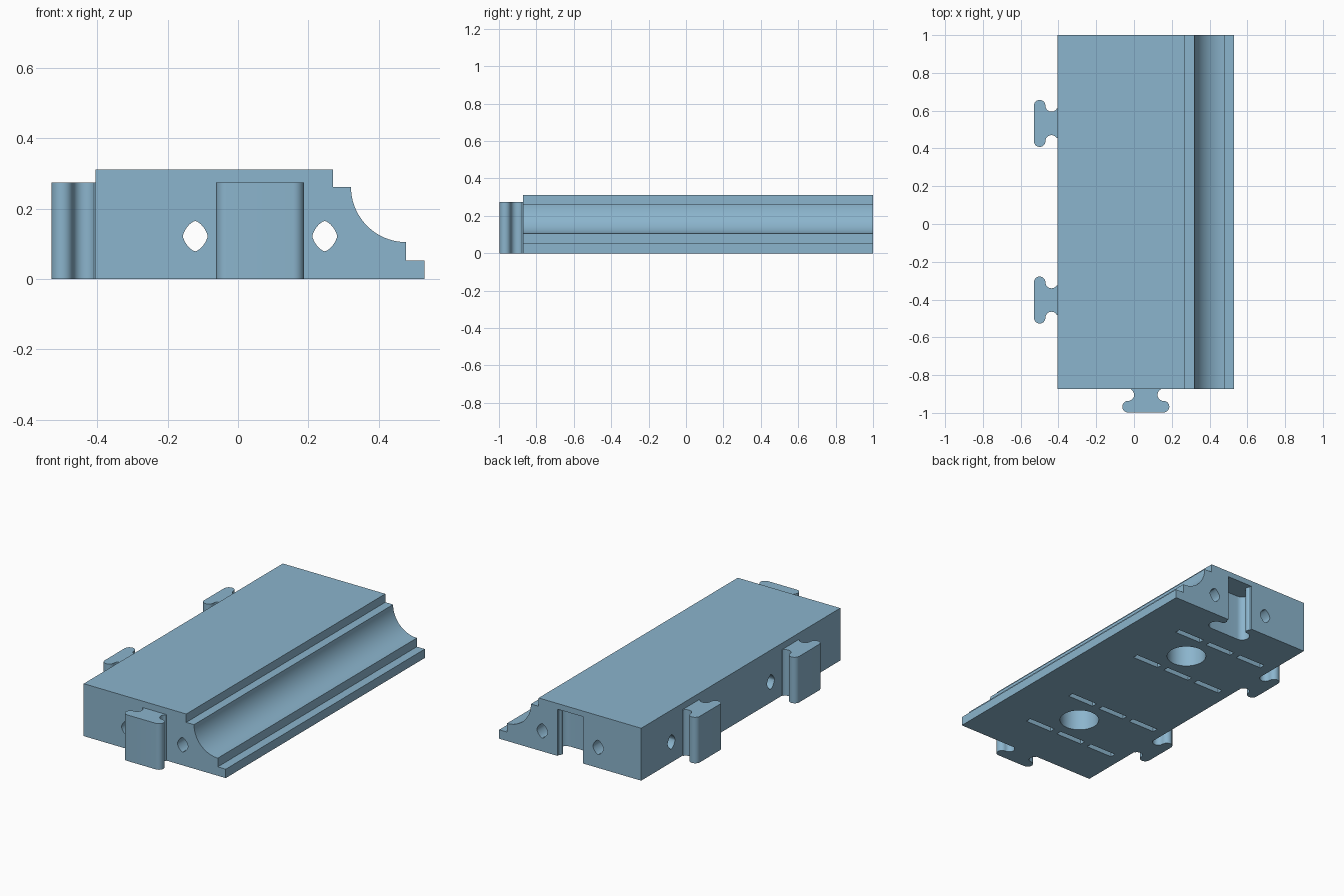
import bpy, bmesh, math
from mathutils import Vector

if "Cube" in bpy.data.objects:
    bpy.data.objects.remove(bpy.data.objects["Cube"])

blue = bpy.data.materials.new("slate_blue")
blue.diffuse_color = (0.26, 0.46, 0.61, 1)
blue.use_nodes = True
blue.node_tree.nodes["Principled BSDF"].inputs["Base Color"].default_value = blue.diffuse_color

CX, LEFT, FRONT, BACK = 0.0625, -0.405, -0.8725, 1.0
ROWS = (-0.4025, 0.5325)      # centres of the two square halves
OFF = 0.184                   # channel offset from each centre
CHANNEL_Z = 0.122


def prism(name, pts, sweep):
    """Closed outline swept along a vector."""
    bm = bmesh.new()
    face = bm.faces.new([bm.verts.new(p) for p in pts])
    ext = bmesh.ops.extrude_face_region(bm, geom=[face])
    verts = [g for g in ext["geom"] if isinstance(g, bmesh.types.BMVert)]
    bmesh.ops.translate(bm, verts=verts, vec=Vector(sweep))
    bmesh.ops.recalc_face_normals(bm, faces=bm.faces)
    me = bpy.data.meshes.new(name)
    bm.to_mesh(me)
    bm.free()
    ob = bpy.data.objects.new(name, me)
    bpy.context.collection.objects.link(ob)
    me.materials.append(blue)
    return ob


def arc(cx, cy, r, a0, a1, n):
    return [(cx + r * math.cos(math.radians(a0 + (a1 - a0) * i / n)),
             cy + r * math.sin(math.radians(a0 + (a1 - a0) * i / n))) for i in range(n + 1)]


def clip_outline(grow=0.0, root=0.0):
    """T-shaped clip: (sideways, outward) points, with rounded neck and bar."""
    half = arc(0.094, 0.032, 0.032 - grow, 240, 90, 12)
    half = [(half[0][0], root)] + half
    half += arc(0.094, 0.0945, 0.0305 + grow, -90, 90, 14)[1:]
    return half + [(-u, d) for u, d in reversed(half)]


def channel_outline():
    """Rounded diamond."""
    pts = []
    for i in range(32):
        c, s = math.cos(i * math.tau / 32), math.sin(i * math.tau / 32)
        p = 2 / 1.5
        pts.append((0.035 * math.copysign(abs(c) ** p, c),
                    0.043 * math.copysign(abs(s) ** p, s)))
    return pts


def smooth(ob):
    bpy.ops.object.select_all(action='DESELECT')
    ob.select_set(True)
    bpy.context.view_layer.objects.active = ob
    bpy.ops.object.shade_smooth_by_angle(angle=math.radians(30))


# Moulded body with a stepped cove along the right side
profile = [(LEFT, 0), (0.53, 0), (0.53, 0.053), (0.478, 0.053)]
profile += arc(0.478, 0.262, 0.157, 270, 180, 24)
profile += [(0.27, 0.262), (0.27, 0.312), (LEFT, 0.312)]
body = prism("body", [(x, FRONT, z) for x, z in profile], (0, BACK - FRONT, 0))

# Clip socket in the back
cutters = [prism("socket_cutter",
                 [(CX + u, BACK - d, -0.01) for u, d in clip_outline(0.012, -0.01)],
                 (0, 0, 0.288))]

# Lengthwise channels
diamond = channel_outline()
for s in (-1, 1):
    cutters.append(prism("long_channel_cutter",
                         [(CX + s * OFF + a, FRONT - 0.1, CHANNEL_Z + b) for a, b in diamond],
                         (0, 2.1, 0)))

for cy in ROWS:
    # Round recess in the underside
    cutters.append(prism("recess_cutter",
                         [(x, y, -0.01) for x, y in arc(CX, cy, 0.109, 0, 360, 48)[:-1]],
                         (0, 0, 0.23)))
    for s in (-1, 1):
        y = cy + s * OFF
        # Cross channels entering from the left
        cutters.append(prism("cross_channel_cutter",
                             [(LEFT - 0.05, y + a, CHANNEL_Z + b) for a, b in diamond],
                             (0.737, 0, 0)))
        # Slots from the underside up into the cross channels
        for x in (-0.25, -0.028, 0.194):
            cutters.append(prism("slot_cutter",
                                 [(x + i * 0.088, y + j * 0.017, -0.01)
                                  for i, j in ((-1, -1), (1, -1), (1, 1), (-1, 1))],
                                 (0, 0, 0.125)))

# Cut everything out of the body
bpy.context.view_layer.objects.active = body
for c in cutters:
    c.hide_render = True
    mod = body.modifiers.new("cut", 'BOOLEAN')
    mod.operation, mod.solver, mod.object = 'DIFFERENCE', 'EXACT', c
    bpy.ops.object.modifier_apply(modifier=mod.name)
    bpy.data.objects.remove(c)
smooth(body)

# Clips: one on the front, two on the left
outline = clip_outline()
smooth(prism("front_clip", [(CX + u, FRONT - d, 0) for u, d in outline], (0, 0, 0.274)))
for name, cy in zip(("left_clip_front", "left_clip_back"), ROWS):
    smooth(prism(name, [(LEFT - d, cy + u, 0) for u, d in outline], (0, 0, 0.274)))
